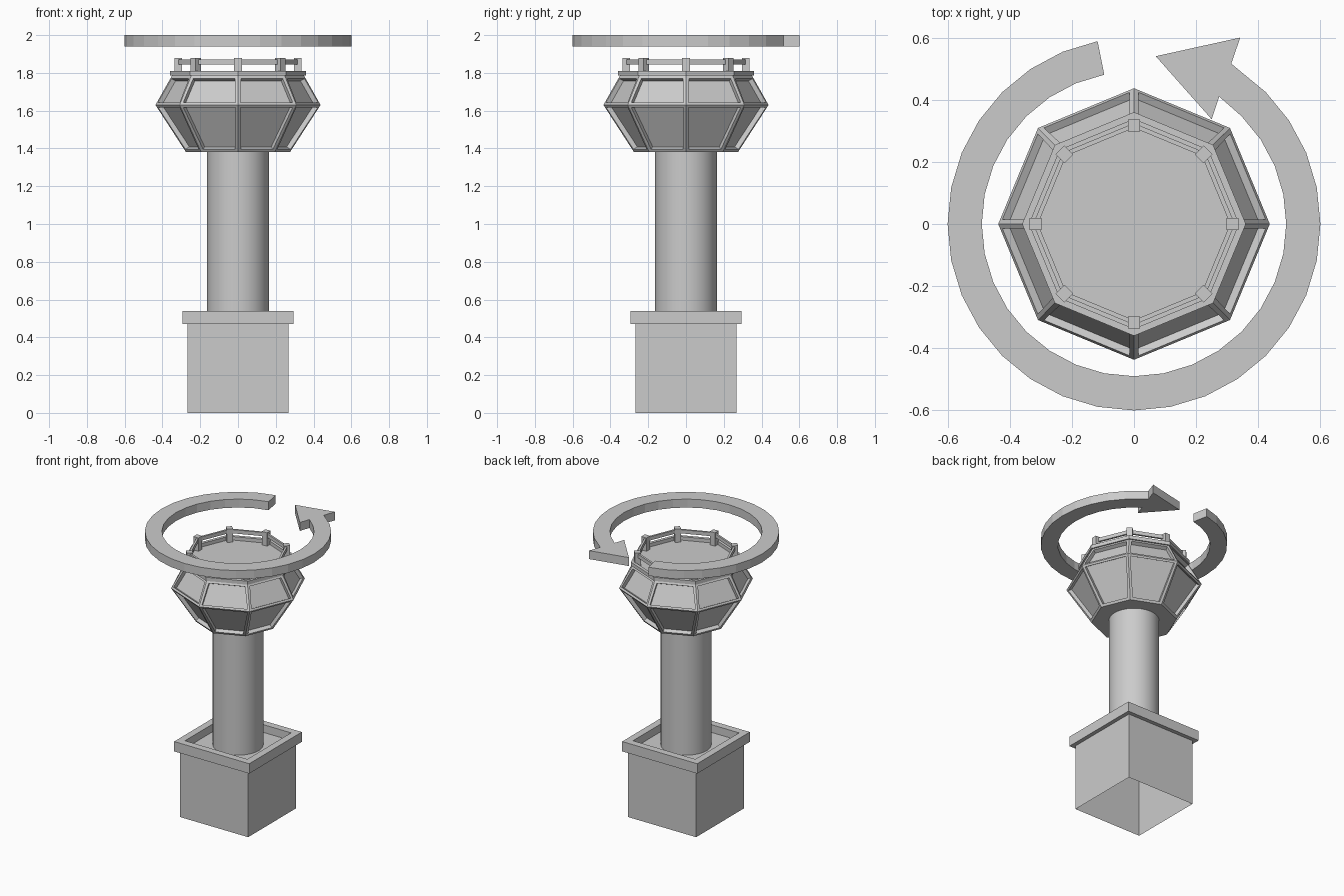
import bpy, bmesh
from math import sin, cos, radians, tau
from mathutils import Matrix

if "Cube" in bpy.data.objects:
    bpy.data.objects.remove(bpy.data.objects["Cube"])


def finish(bm, name):
    bmesh.ops.recalc_face_normals(bm, faces=bm.faces[:])
    mesh = bpy.data.meshes.new(name)
    bm.to_mesh(mesh)
    bm.free()
    obj = bpy.data.objects.new(name, mesh)
    bpy.context.collection.objects.link(obj)
    return obj


def loft(profile, sides, turn=0.0):
    """Stack regular polygons (radius, z); returns bmesh, rings and side bands."""
    bm = bmesh.new()
    rings = [[bm.verts.new((r * cos(turn + tau * i / sides), r * sin(turn + tau * i / sides), z))
              for i in range(sides)] for r, z in profile]
    bands = [[bm.faces.new((a[i], a[(i + 1) % sides], b[(i + 1) % sides], b[i]))
              for i in range(sides)] for a, b in zip(rings, rings[1:])]
    return bm, rings, bands


def box(bm, size, matrix):
    bmesh.ops.create_cube(bm, size=1, matrix=matrix @ Matrix.Diagonal((*size, 1)))


DIAG = 2 ** 0.5
QUARTER = radians(45)

# Square base, open underneath
bm, rings, _ = loft([(0.267 * DIAG, 0), (0.267 * DIAG, 0.485)], 4, QUARTER)
bm.faces.new(rings[-1])
finish(bm, "base_block")

# Raised parapet around the base roof
o, i = 0.295 * DIAG, 0.245 * DIAG
bm, _, _ = loft([(i, 0.47), (o, 0.47), (o, 0.54), (i, 0.54), (i, 0.47)], 4, QUARTER)
bmesh.ops.remove_doubles(bm, verts=bm.verts[:], dist=1e-5)
finish(bm, "base_parapet")

# Round shaft
bpy.ops.mesh.primitive_cylinder_add(vertices=32, radius=0.163, depth=0.905,
                                    location=(0, 0, 0.9325))
shaft = bpy.context.object
shaft.name = "shaft"
bpy.ops.object.shade_smooth_by_angle(angle=radians(30))

# Octagonal cabin with recessed windows and a roof lip
bm, rings, bands = loft([(0.275, 1.38), (0.437, 1.63), (0.35, 1.785), (0.36, 1.785),
                         (0.36, 1.81), (0.337, 1.81), (0.337, 1.785)], 8)
bm.faces.new(rings[0])
bm.faces.new(rings[-1])
bmesh.ops.recalc_face_normals(bm, faces=bm.faces[:])
windows = bands[0] + bands[1]
bmesh.ops.inset_individual(bm, faces=windows, thickness=0.023)
panes = bmesh.ops.extrude_discrete_faces(bm, faces=windows)["faces"]
for f in panes:
    bmesh.ops.translate(bm, verts=f.verts[:], vec=f.normal * -0.026)
finish(bm, "cabin")

# Roof railing: one post per corner, one rail per side
posts, rails = bmesh.new(), bmesh.new()
R = 0.317
for k in range(8):
    spin = Matrix.Rotation(tau * k / 8, 4, 'Z')
    box(posts, (0.04, 0.04, 0.1), spin @ Matrix.Translation((R, 0, 1.83)))
    half = Matrix.Rotation(tau * (k + 0.5) / 8, 4, 'Z')
    box(rails, (0.014, 2 * R * sin(tau / 16), 0.026),
        half @ Matrix.Translation((R * cos(tau / 16), 0, 1.858)))
finish(posts, "railing_posts")
finish(rails, "railing_bars")

# Flat circular arrow floating above the roof
bm = bmesh.new()
angles = [radians(101.25 + 11.25 * k) for k in range(28)]
outer = [(0.6 * cos(a), 0.6 * sin(a)) for a in angles] + [(0.313, 0.516)]
inner = [(0.49 * cos(a), 0.49 * sin(a)) for a in angles] + [(0.274, 0.41)]
ov = [bm.verts.new((x, y, 1.94)) for x, y in outer]
iv = [bm.verts.new((x, y, 1.94)) for x, y in inner]
for k in range(28):
    bm.faces.new((iv[k], ov[k], ov[k + 1], iv[k + 1]))
head = [bm.verts.new((x, y, 1.94)) for x, y in ((0.342, 0.6), (0.07, 0.54), (0.25, 0.337))]
bm.faces.new((iv[-1], ov[-1], *head))
ext = bmesh.ops.extrude_face_region(bm, geom=bm.faces[:], use_keep_orig=True)["geom"]
bmesh.ops.translate(bm, verts=[v for v in ext if isinstance(v, bmesh.types.BMVert)],
                    vec=(0, 0, 0.06))
finish(bm, "rotation_arrow")
